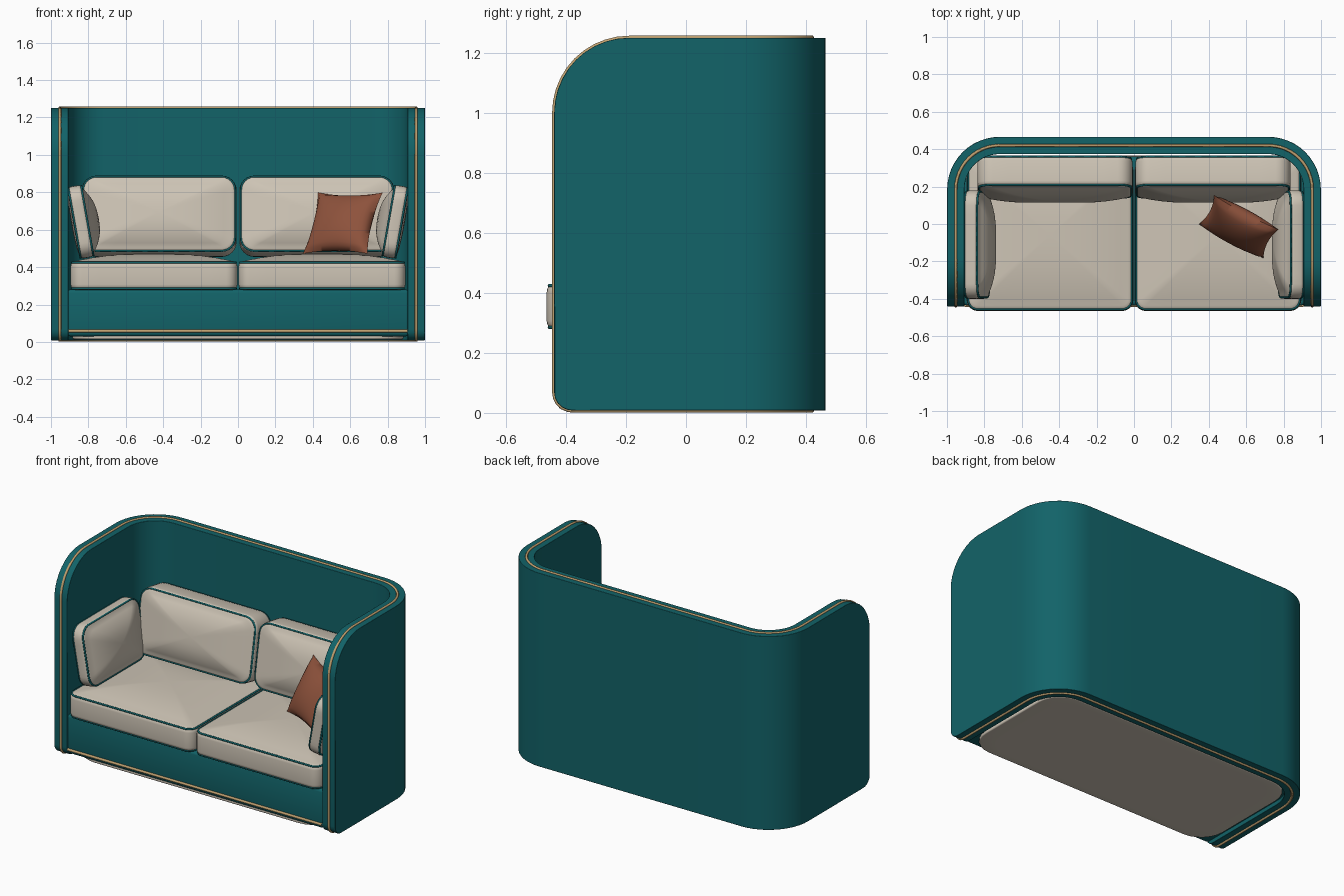
import bpy, bmesh
from math import sin, cos, pi, sqrt, radians
from mathutils import Matrix, Euler

if "Cube" in bpy.data.objects:
    bpy.data.objects.remove(bpy.data.objects["Cube"])


def mat(name, rgb):
    m = bpy.data.materials.new(name)
    m.diffuse_color = (*rgb, 1)
    m.use_nodes = True
    m.node_tree.nodes["Principled BSDF"].inputs["Base Color"].default_value = m.diffuse_color
    return m


TEAL = mat("teal fabric", (0.006, 0.125, 0.14))
BEIGE = mat("beige fabric", (0.61, 0.55, 0.46))
RUST = mat("rust fabric", (0.27, 0.085, 0.045))
GOLD = mat("gold piping", (0.52, 0.35, 0.16))


def finish(name, bm, m, matrix=None, angle=60):
    bmesh.ops.recalc_face_normals(bm, faces=bm.faces)
    me = bpy.data.meshes.new(name)
    bm.to_mesh(me)
    bm.free()
    me.materials.append(m)
    ob = bpy.data.objects.new(name, me)
    bpy.context.collection.objects.link(ob)
    if matrix:
        ob.matrix_world = matrix
    bpy.context.view_layer.objects.active = ob
    ob.select_set(True)
    bpy.ops.object.shade_smooth_by_angle(angle=radians(angle))
    ob.select_set(False)
    return ob


def tube(name, pts, r, m, closed=True, matrix=None):
    cu = bpy.data.curves.new(name, 'CURVE')
    cu.dimensions = '3D'
    cu.bevel_depth = r
    cu.bevel_resolution = 1
    sp = cu.splines.new('POLY')
    sp.points.add(len(pts) - 1)
    for p, c in zip(sp.points, pts):
        p.co = (*c, 1)
    sp.use_cyclic_u = closed
    cu.materials.append(m)
    ob = bpy.data.objects.new(name, cu)
    bpy.context.collection.objects.link(ob)
    if matrix:
        ob.matrix_world = matrix


def outline(a, b, r, z, s=1.0):
    """Rounded rectangle ring with straight sides subdivided."""
    corners = []
    for k, (sx, sy) in enumerate([(1, 1), (-1, 1), (-1, -1), (1, -1)]):
        for i in range(7):
            t = k * pi / 2 + i * pi / 12
            corners.append((sx * (a - r) + r * cos(t), sy * (b - r) + r * sin(t)))
    pts = []
    for i, p in enumerate(corners):
        q = corners[(i + 1) % len(corners)]
        n = 8 if i % 7 == 6 else 1
        for j in range(n):
            f = j / n
            pts.append(((p[0] + (q[0] - p[0]) * f) * s, (p[1] + (q[1] - p[1]) * f) * s, z))
    return pts


def cushion(name, a, b, c, R, r, top, bottom, matrix, m=BEIGE, piped=True):
    """Crowned cushion, half sizes a b c, plan radius R, edge radius r."""
    rings = []

    def half(sign, crown):
        out = [outline(a - r, b - r, max(R - r, .01), sign * (c + crown * (1 - s ** 2.5)), s)
               for s in (.05, .25, .45, .62, .78, .9)]
        for i in range(6):
            t = i * pi / 10
            d = r * (1 - sin(t))
            out.append(outline(a - d, b - d, max(R - d, .01), sign * (c - r + r * cos(t))))
        return out
    rings = half(1, top) + half(-1, bottom)[::-1]
    bm = bmesh.new()
    vs = [[bm.verts.new(p) for p in ring] for ring in rings]
    n = len(vs[0])
    for A, B in zip(vs, vs[1:]):
        for i in range(n):
            bm.faces.new((A[i], A[(i + 1) % n], B[(i + 1) % n], B[i]))
    bm.faces.new(vs[0])
    bm.faces.new(vs[-1])
    finish(name, bm, m, matrix)
    if piped:
        d = r * (1 - sin(pi / 4))
        for sgn in (1, -1):
            z = sgn * (c - r + r * cos(pi / 4))
            tube(name + "_piping", outline(a - d, b - d, max(R - d, .01), z), .006, TEAL, True, matrix)


def place(loc, rot=(0, 0, 0)):
    return Matrix.Translation(loc) @ Euler([radians(v) for v in rot]).to_matrix().to_4x4()


# High wrap-around shell: U path with rounded front corners
X, YB, RC = .953, .42, .235
side = [(X, -.19 - .25 * sin(pi / 2 * (1 - i / 10))) for i in range(11)]
side += [(X, -.19 + .375 * i / 4) for i in range(1, 4)]
side += [(X - RC + RC * cos(t * pi / 24), YB - RC + RC * sin(t * pi / 24)) for t in range(13)]
path = side + [(x, YB) for x in (.4, 0, -.4)] + [(-x, y) for x, y in reversed(side)]


def z_top(y):
    d = min(.25, max(0, -.19 - y))
    return 1.002 + sqrt(max(0, .0625 - d * d))


def z_low(y):
    d = min(.06, max(0, -.38 - y))
    return .068 - sqrt(max(0, .0036 - d * d))


bm = bmesh.new()
cols = [(bm.verts.new((x, y, z_low(y))), bm.verts.new((x, y, z_top(y)))) for x, y in path]
for A, B in zip(cols, cols[1:]):
    bm.faces.new((A[0], B[0], B[1], A[1]))
shell = finish("shell", bm, TEAL)
so = shell.modifiers.new("thickness", 'SOLIDIFY')
so.thickness, so.offset = .092, 0
bv = shell.modifiers.new("soft edges", 'BEVEL')
bv.width, bv.segments, bv.limit_method, bv.angle_limit = .032, 4, 'ANGLE', radians(50)
bv.harden_normals = True

# Gold piping round the shell rim
rim = [(x, y, z_top(y)) for x, y in path] + [(x, y, z_low(y)) for x, y in reversed(path)]
tube("shell_piping", rim, .008, GOLD)

# Base box, its front piping and underside panel
bm = bmesh.new()
bmesh.ops.create_cube(bm, size=1, matrix=Matrix.Translation((0, -.0375, .155)) @ Matrix.Diagonal((1.83, .795, .25, 1)))
bmesh.ops.bevel(bm, geom=bm.edges[:], offset=.018, segments=3, affect='EDGES', profile=.5)
finish("base", bm, TEAL)
tube("base_piping", [(-.905, -.436, .058), (.905, -.436, .058)], .009, GOLD, False)
cushion("underside_panel", .885, .395, .012, .16, .008, 0, 0, place((0, -.03, .026)), BEIGE, False)

for s, side_name in ((-1, "left"), (1, "right")):
    # Seat, back and arm cushions
    cushion(side_name + "_seat_cushion", .446, .405, .078, .06, .03, .04, 0,
            place((s * .449, -.06, .355)))
    cushion(side_name + "_back_cushion", .415, .21, .085, .08, .03, .045, .01,
            place((s * .422, .25, .672), (80, 0, 0)))
    cushion(side_name + "_arm_cushion", .29, .195, .042, .08, .025, .055, .01,
            place((s * .84, -.11, .642), (80, 0, -s * 90)))

# Throw pillow with pinched corners
bm = bmesh.new()
N = 20
bmesh.ops.create_grid(bm, x_segments=N, y_segments=N, size=1)
low = bmesh.ops.duplicate(bm, geom=bm.verts[:] + bm.edges[:] + bm.faces[:])["geom"]
low = {v for v in low if isinstance(v, bmesh.types.BMVert)}
for v in bm.verts:
    u, w = v.co.x, v.co.y
    h = .075 * max(0, (1 - u * u) * (1 - w * w)) ** .5
    v.co = (.195 * u * (1 - .1 * (1 - w * w)), .185 * w * (1 - .1 * (1 - u * u)),
            -h if v in low else h)
bmesh.ops.remove_doubles(bm, verts=bm.verts[:], dist=.0005)
finish("throw_pillow", bm, RUST, place((.56, -.015, .635), (62, 0, -28)))
